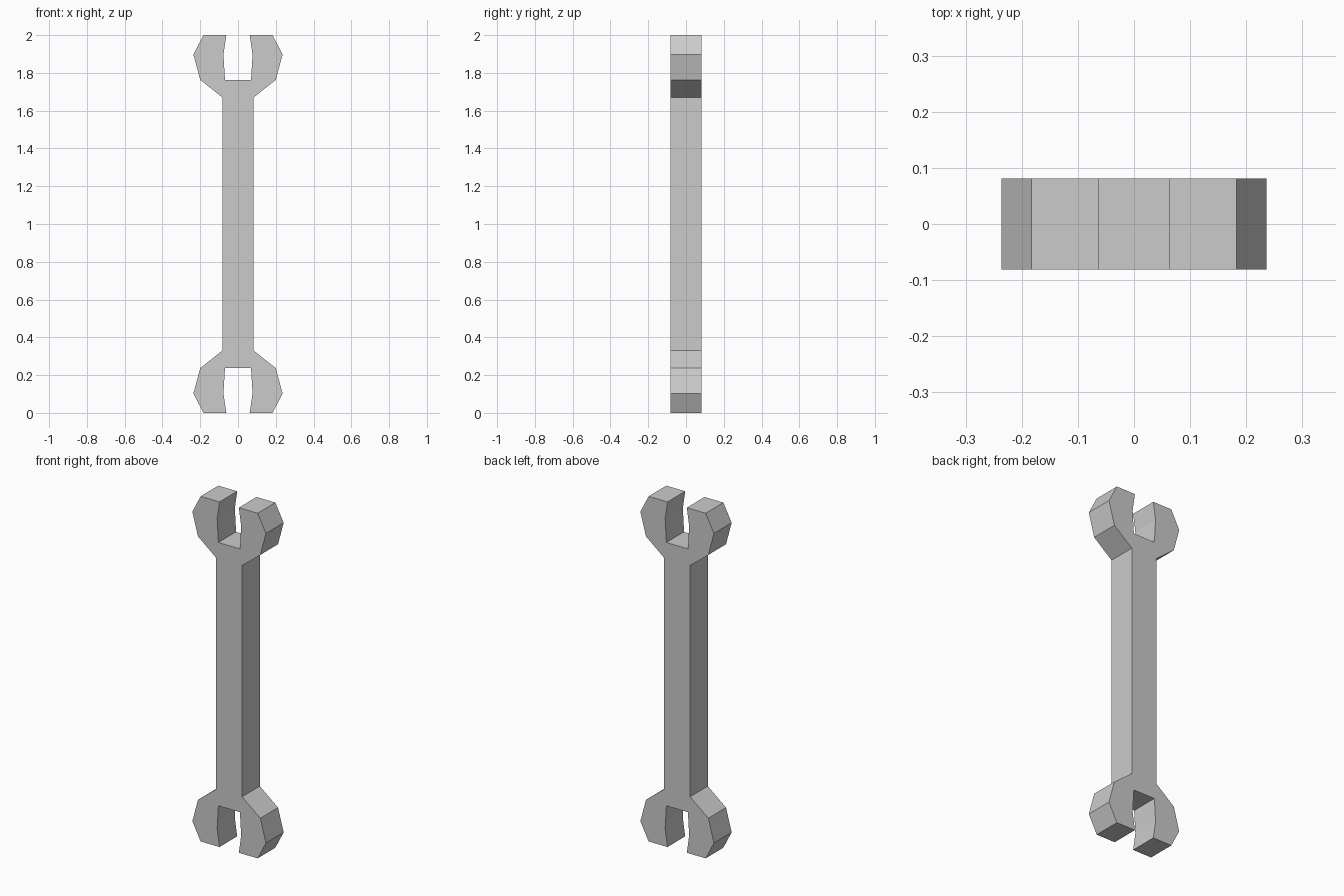
import bpy
import bmesh

if "Cube" in bpy.data.objects:
    bpy.data.objects.remove(bpy.data.objects["Cube"])

HALF_THICKNESS = 0.081
MID_Z = 1.0

# Upper right quarter of the outline (x, z): shaft edge, outer jaw, inner slot
quarter = [(0.083, 1.67), (0.20, 1.763), (0.236, 1.897), (0.183, 2.0),
           (0.062, 2.0), (0.077, 1.897), (0.069, 1.763)]

# Mirror the quarter into the full double-ended outline
top = quarter + [(-x, z) for x, z in reversed(quarter)]
outline = top + [(-x, 2 * MID_Z - z) for x, z in top]

# Double open-ended wrench: flat profile extruded through its thickness
bm = bmesh.new()
face = bm.faces.new([bm.verts.new((x, -HALF_THICKNESS, z)) for x, z in outline])
extruded = bmesh.ops.extrude_face_region(bm, geom=[face], use_keep_orig=True)
bmesh.ops.translate(bm, vec=(0, 2 * HALF_THICKNESS, 0),
                    verts=[g for g in extruded["geom"] if isinstance(g, bmesh.types.BMVert)])
bmesh.ops.recalc_face_normals(bm, faces=bm.faces)

mesh = bpy.data.meshes.new("wrench")
bm.to_mesh(mesh)
bm.free()
bpy.context.collection.objects.link(bpy.data.objects.new("wrench", mesh))
